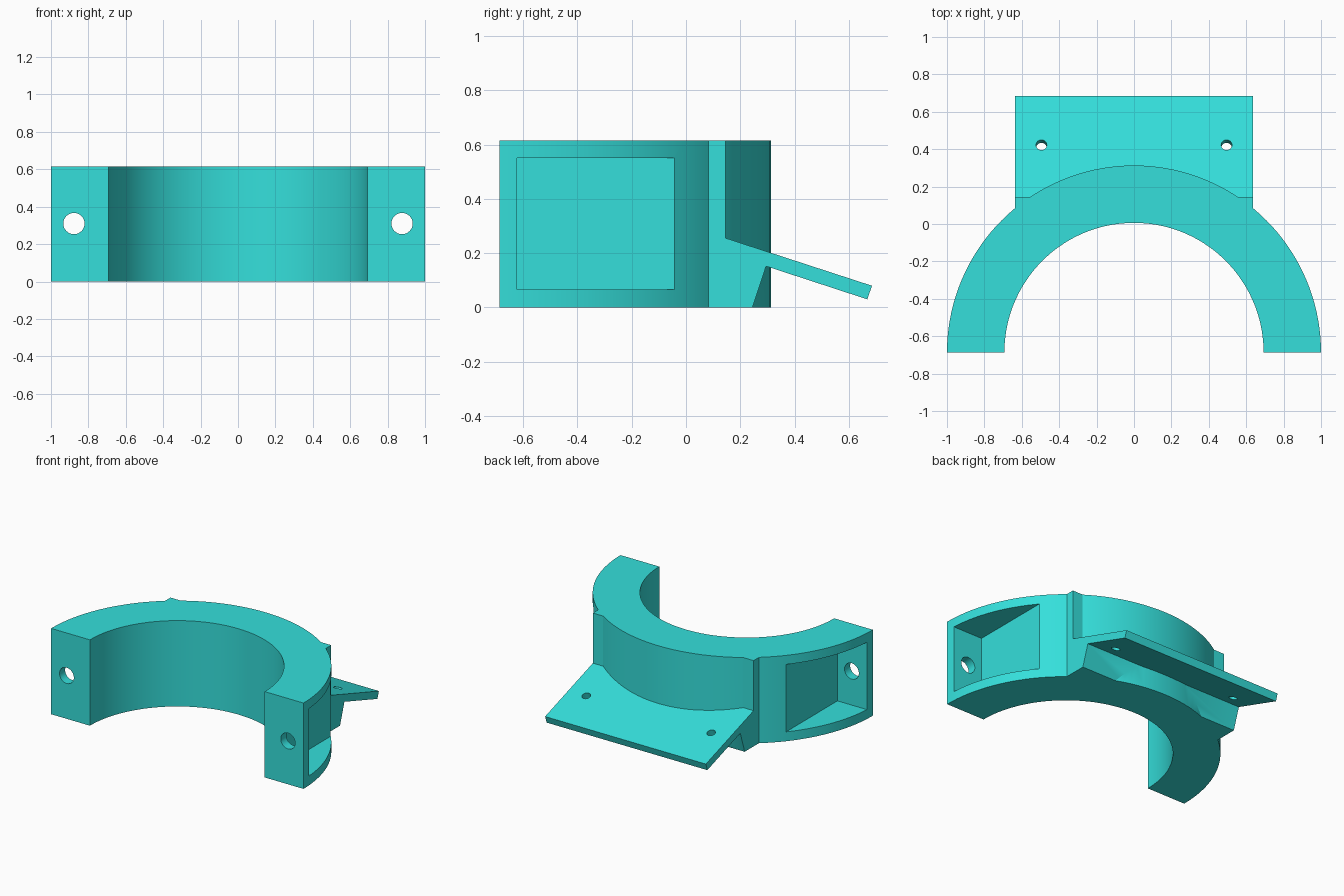
import bpy, bmesh, math
from mathutils import Matrix

if "Cube" in bpy.data.objects:
    bpy.data.objects.remove(bpy.data.objects["Cube"], do_unlink=True)

HEIGHT = 0.615
AXIS_Y = -0.687
BLOCK_X = 0.637

teal = bpy.data.materials.new("teal plastic")
teal.use_nodes = True
color = (0.035, 0.74, 0.71, 1)
teal.diffuse_color = color
teal.node_tree.nodes["Principled BSDF"].inputs["Base Color"].default_value = color


def finish(name, bm):
    bmesh.ops.recalc_face_normals(bm, faces=bm.faces)
    mesh = bpy.data.meshes.new(name)
    bm.to_mesh(mesh)
    bm.free()
    mesh.materials.append(teal)
    ob = bpy.data.objects.new(name, mesh)
    bpy.context.collection.objects.link(ob)
    return ob


def prism(name, points, offset):
    """Extrude a closed outline along an offset vector."""
    bm = bmesh.new()
    face = bm.faces.new([bm.verts.new(p) for p in points])
    new = bmesh.ops.extrude_face_region(bm, geom=[face])["geom"]
    verts = [v for v in new if isinstance(v, bmesh.types.BMVert)]
    bmesh.ops.translate(bm, verts=verts, vec=offset)
    # keep the starting cap so the solid stays closed
    if not any(all(abs((v.co - verts[0].co).dot(face.normal)) > 1e-4 for v in f.verts)
               for f in bm.faces):
        bm.faces.new([v for v in bm.verts if v not in verts])
    return finish(name, bm)


def cylinder(name, radius, depth, center, tilt, segments):
    bm = bmesh.new()
    matrix = Matrix.Translation(center) @ Matrix.Rotation(tilt, 4, "X")
    bmesh.ops.create_cone(bm, cap_ends=True, segments=segments, radius1=radius,
                          radius2=radius, depth=depth, matrix=matrix)
    return finish(name, bm)


def box(name, low, high):
    bm = bmesh.new()
    bmesh.ops.create_cube(bm, size=1)
    for v in bm.verts:
        v.co = [a if c < 0 else b for a, b, c in zip(low, high, v.co)]
    return finish(name, bm)


def combine(target, other, operation):
    mod = target.modifiers.new(operation.title(), "BOOLEAN")
    mod.operation = operation
    mod.solver = "EXACT"
    mod.object = other
    bpy.context.view_layer.objects.active = target
    bpy.ops.object.modifier_apply(modifier=mod.name)
    bpy.data.objects.remove(other, do_unlink=True)


# Half-round clamp body
steps = 72
arc = [math.pi * i / steps for i in range(steps + 1)]
clamp = prism("clamp_bracket",
              [(math.cos(a), AXIS_Y + math.sin(a), 0) for a in arc], (0, 0, HEIGHT))

# Rear block with the sloping mounting plate, as one side profile
profile = [(-0.05, 0), (0.245, 0), (0.295, 0.152), (0.668, 0.03),
           (0.685, 0.08), (0.145, 0.256), (0.145, HEIGHT), (-0.05, HEIGHT)]
block = prism("rear_block", [(-BLOCK_X, y, z) for y, z in profile], (2 * BLOCK_X, 0, 0))
combine(clamp, block, "UNION")

# Central bore
combine(clamp, cylinder("bore", 0.693, 2, (0, AXIS_Y, 0.3), 0, 144), "DIFFERENCE")

# Side pockets, bolt holes and tilted plate holes
for side in (-1, 1):
    xs = sorted((side * 0.764, side * 1.2))
    combine(clamp, box("pocket", (xs[0], -0.623, 0.067), (xs[1], -0.03, 0.55)), "DIFFERENCE")
    combine(clamp, cylinder("bolt_hole", 0.057, 0.3, (side * 0.877, -0.7, 0.31),
                            math.pi / 2, 32), "DIFFERENCE")
    combine(clamp, cylinder("plate_hole", 0.029, 0.2, (side * 0.495, 0.414, 0.14),
                            -math.radians(18), 24), "DIFFERENCE")

# Smooth the curved walls, keep edges crisp
bpy.ops.object.select_all(action="DESELECT")
clamp.select_set(True)
bpy.context.view_layer.objects.active = clamp
bpy.ops.object.shade_smooth_by_angle(angle=math.radians(25))
